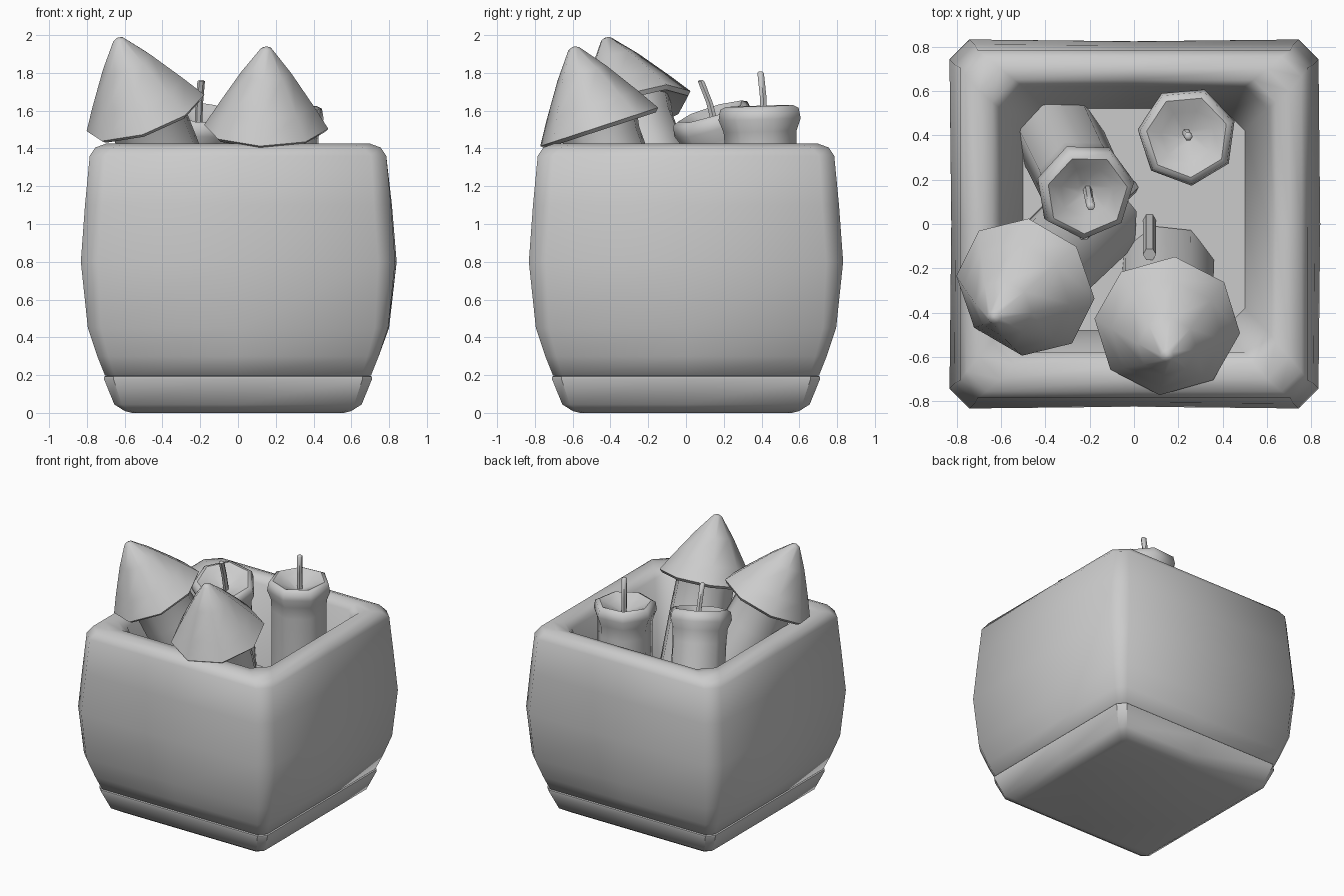
import bpy, bmesh, math
from mathutils import Vector, Matrix

if "Cube" in bpy.data.objects:
    bpy.data.objects.remove(bpy.data.objects["Cube"])

grey = bpy.data.materials.new("plain_grey")
grey.diffuse_color = (0.6, 0.6, 0.6, 1)
grey.use_nodes = True
grey.node_tree.nodes["Principled BSDF"].inputs["Base Color"].default_value = grey.diffuse_color
FLOOR = 0.8


def loft(name, rings, matrix=None, angle=55):
    """Bridge equal rings of points; close both ends."""
    bm = bmesh.new()
    loops = [[bm.verts.new(p) for p in ring] for ring in rings]
    n = len(loops[0])
    for a, b in zip(loops, loops[1:]):
        for i in range(n):
            j = (i + 1) % n
            bm.faces.new((a[i], a[j], b[j], b[i]))
    bm.faces.new(loops[0][::-1])
    bm.faces.new(loops[-1])
    bmesh.ops.recalc_face_normals(bm, faces=bm.faces)
    me = bpy.data.meshes.new(name)
    bm.to_mesh(me)
    bm.free()
    me.materials.append(grey)
    ob = bpy.data.objects.new(name, me)
    bpy.context.collection.objects.link(ob)
    if matrix:
        ob.matrix_world = matrix
    bpy.ops.object.select_all(action='DESELECT')
    ob.select_set(True)
    bpy.context.view_layer.objects.active = ob
    bpy.ops.object.shade_smooth_by_angle(angle=math.radians(angle))
    return ob


def square_ring(z, h, c, bulge=0.0, cy=0.0):
    """Chamfered square with a midpoint on each side; the right side bulges."""
    k = h - c
    pts = [(h, -k), (h + bulge, 0), (h, k), (k, h), (0, h - bulge), (-k, h),
           (-h, k), (-h + bulge, 0), (-h, -k), (-k, -h), (0, -h + bulge), (k, -h)]
    return [(x, y + cy, z) for x, y in pts]


def circle_ring(z, r, n, phase):
    return [(r * math.cos(phase + math.tau * i / n),
             r * math.sin(phase + math.tau * i / n), z) for i in range(n)]


def lathe(name, profile, n, origin, axis, phase=0, angle=55):
    rot = Vector((0, 0, 1)).rotation_difference(Vector(axis)).to_matrix().to_4x4()
    rings = [circle_ring(z, r, n, math.radians(phase)) for r, z in profile]
    return loft(name, rings, Matrix.Translation(origin) @ rot, angle)


# Bottom plinth
loft("box_base", [square_ring(*r) for r in (
    (0, .56, .03), (.01, .60, .03), (.045, .655, .04), (.18, .71, .05),
    (.193, .71, .05), (.198, .68, .05))], angle=40)

# Open box with bulging sides, rounded rim and inner floor
loft("box", [square_ring(*r) for r in (
    (.19, .68, .05), (.2, .705, .05), (.3, .745, .06), (.45, .795, .07, .005),
    (.8, .832, .09, .008), (1.1, .81, .09, .005), (1.36, .785, .08),
    (1.405, .755, .09), (1.425, .70, .1), (1.415, .64, .1, 0, .01),
    (1.37, .60, .1, 0, .02), (FLOOR, .50, .1, 0, .02))])


# Rockets: cone nose, paper tube and guide stick
def rocket(tag, rim, axis, stick_side):
    rim, axis = Vector(rim), Vector(axis).normalized()
    lathe(tag + "_rocket_nose", [(.2, .05), (.31, -.005), (.33, .015), (.255, .135),
          (.135, .315), (.03, .45), (.008, .46)], 8, rim, axis, -6)
    drop = (rim.z - FLOOR) / axis.z + .05
    lathe(tag + "_rocket_tube", [(.22, -drop), (.215, -.2), (.21, -.05), (.23, .06)],
          8, rim, axis, 16)
    lathe(tag + "_rocket_stick", [(.03, -drop - .05), (.03, -.3)],
          6, rim + Vector(stick_side), axis)


rocket("right", (.15, -.455, 1.5), (0, -.31, .95), (-.08, .225, .05))
rocket("left", (-.485, -.28, 1.575), (-.33, -.32, .9), (.16, .14, .1))


# Firecrackers: seven-sided tube with flared lip, sunken top and fuse
def cracker(tag, top, axis, fuse_points, phase):
    top, axis = Vector(top), Vector(axis).normalized()
    drop = (top.z - FLOOR) / axis.z + .07
    lathe(tag + "_cracker_tube", [(.2, -drop), (.195, -.2), (.2, -.11), (.225, -.045),
          (.215, .01), (.185, .025), (.12, -.005), (.03, -.05)], 7, top, axis, phase)
    rings = []
    for p in fuse_points:
        rings.append([Vector(p) + Vector(q) for q in circle_ring(0, .02, 6, 0)])
    p = Vector(fuse_points[-1]) + Vector((0, 0, .008))
    rings.append([p + Vector(q) for q in circle_ring(0, .01, 6, 0)])
    loft(tag + "_cracker_fuse", rings)


cracker("back", (.24, .395, 1.6), (.01, -.03, 1),
        [(.24, .405, 1.52), (.235, .41, 1.66), (.245, .395, 1.8)], 18)
cracker("leaning", (-.215, .14, 1.57), (.12, -.25, .8),
        [(-.21, .16, 1.5), (-.205, .125, 1.64), (-.195, .08, 1.755)], 10)
